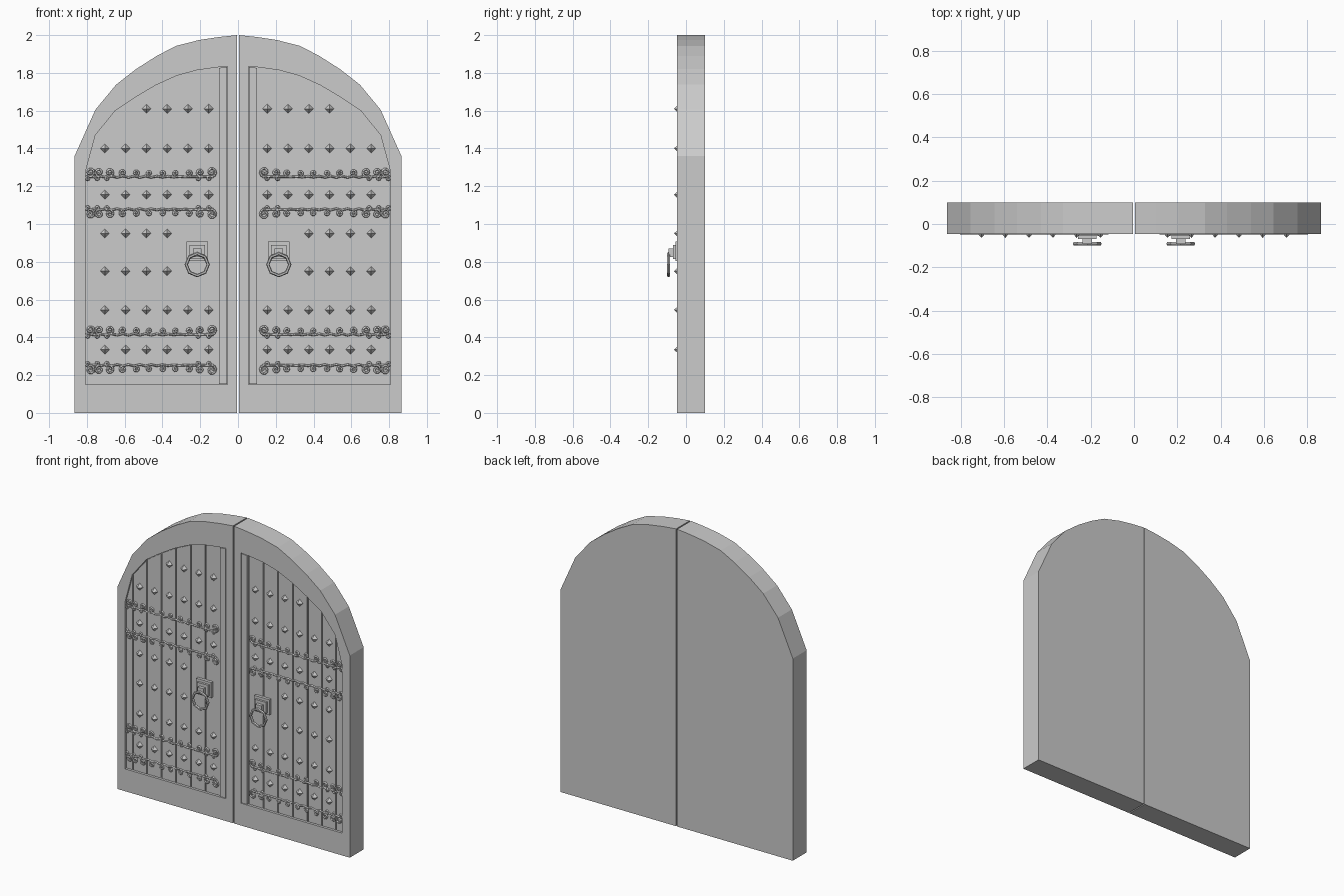
import bpy, bmesh, math

if "Cube" in bpy.data.objects:
    bpy.data.objects.remove(bpy.data.objects["Cube"])

FRONT, BACK = -0.047, 0.10      # door faces
FLOOR, PLANK = -0.030, -0.037   # recess floor, plank face

ARCH = [(0.865, 1.36), (0.755, 1.605), (0.645, 1.738), (0.54, 1.82), (0.43, 1.89),
        (0.328, 1.943), (0.206, 1.974), (0.10, 1.99), (0.004, 2.0)]
PANEL_TOP = [(0.055, 1.835), (0.105, 1.83), (0.215, 1.815), (0.325, 1.785), (0.435, 1.735),
             (0.545, 1.67), (0.65, 1.60), (0.755, 1.47), (0.808, 1.275)]
BASE = 0.15


def mesh_object(name, bm):
    bmesh.ops.recalc_face_normals(bm, faces=bm.faces[:])
    me = bpy.data.meshes.new(name)
    bm.to_mesh(me)
    bm.free()
    ob = bpy.data.objects.new(name, me)
    bpy.context.collection.objects.link(ob)
    return ob


def add_prism(bm, pts, y0, y1):
    face = bm.faces.new([bm.verts.new((x, y0, z)) for x, z in pts])
    ext = bmesh.ops.extrude_face_region(bm, geom=[face])
    for v in ext["geom"]:
        if isinstance(v, bmesh.types.BMVert):
            v.co.y = y1
    if not face.is_valid or face not in bm.faces[:]:
        return
    if len(face.link_loops if hasattr(face, "link_loops") else []) > 0:
        return


def rect(cx, cz, w, h):
    return [(cx - w, cz - h), (cx + w, cz - h), (cx + w, cz + h), (cx - w, cz + h)]


def spiral(cx, cz, r, start, direction, turns=1.3, n=13):
    out = []
    for i in range(n):
        t = i / (n - 1)
        a = start + direction * turns * math.tau * t
        rr = r * (1 - 0.75 * t)
        out.append((cx + rr * math.cos(a), cz + rr * math.sin(a)))
    return out


def build_leaf(s, side):
    def flip(pts):
        return [(s * x, z) for x, z in pts]

    # door leaf slab with a shallow arched recess
    bm = bmesh.new()
    add_prism(bm, flip([(0.004, 0), (0.865, 0)] + ARCH), FRONT, BACK)
    leaf = mesh_object(side + "_door_leaf", bm)
    bm = bmesh.new()
    add_prism(bm, flip([(0.055, BASE), (0.808, BASE)] + PANEL_TOP[::-1]), -0.2, FLOOR)
    cutter = mesh_object(side + "_recess_cutter", bm)
    cutter.hide_render = True
    mod = leaf.modifiers.new("recess", "BOOLEAN")
    mod.object = cutter
    mod.operation = "DIFFERENCE"
    mod.solver = "EXACT"
    bpy.context.view_layer.objects.active = leaf
    bpy.ops.object.modifier_apply(modifier=mod.name)
    bpy.data.objects.remove(cutter)

    # planks separated by narrow grooves, inner one flush as a stile
    bm = bmesh.new()
    g = 0.004
    for i, ((a, za), (b, zb)) in enumerate(zip(PANEL_TOP, PANEL_TOP[1:])):
        slope = (zb - za) / (b - a)
        a2, b2 = a + g, b - g
        pts = [(a2, BASE + g), (b2, BASE + g), (b2, zb - slope * g - g), (a2, za + slope * g - g)]
        add_prism(bm, flip(pts), FRONT if i == 0 else PLANK, FLOOR + 0.005)
    mesh_object(side + "_planks", bm)

    # pyramid studs
    bm = bmesh.new()
    cols = [0.155, 0.265, 0.375, 0.485, 0.595, 0.705]
    rows = {1.61: cols[:4], 1.40: cols, 1.155: cols, 0.95: cols[2:], 0.75: cols[2:],
            0.545: cols, 0.335: cols}
    for z, xs in rows.items():
        for x in xs:
            tip = bm.verts.new((s * x, -0.064, z))
            r = 0.026
            base = [bm.verts.new((s * x + dx * r, PLANK + 0.002, z + dz * r))
                    for dx, dz in ((1, 0), (0, 1), (-1, 0), (0, -1))]
            for k in range(4):
                bm.faces.new((base[k], base[(k + 1) % 4], tip))
            bm.faces.new(base[::-1])
    mesh_object(side + "_studs", bm)

    # scrollwork bands: a stem with curls, larger toward both ends
    cu = bpy.data.curves.new(side + "_scrollwork", "CURVE")
    cu.dimensions = "3D"
    cu.bevel_depth = 0.006
    cu.bevel_resolution = 0
    cu.use_fill_caps = True
    curls = [(0.14, 0.026), (0.20, 0.020), (0.26, 0.016), (0.33, 0.014), (0.40, 0.014),
             (0.47, 0.014), (0.54, 0.016), (0.61, 0.018), (0.68, 0.022), (0.735, 0.022), (0.782, 0.024)]
    for zc, up in ((1.262, 1), (1.065, -1), (0.427, 1), (0.24, -1)):
        paths = [[(x / 100, zc - up * (0.012 + 0.004 * math.sin(x))) for x in range(13, 80, 3)]]
        for k, (x, r) in enumerate(curls):
            d = 1 if k % 2 else -1
            paths.append([(px, zc + up * pz) for px, pz in spiral(x, r * 0.5, r, -math.pi / 2, d)])
            if k in (0, 1, 8, 9, 10):
                paths.append([(px, zc + up * pz)
                              for px, pz in spiral(x + 0.012, -0.02, 0.013, math.pi / 2, d, 0.9, 9)])
        for p in paths:
            sp = cu.splines.new("POLY")
            sp.points.add(len(p) - 1)
            for pt, (x, z) in zip(sp.points, p):
                pt.co = (s * x, PLANK - 0.005, z, 1)
    ob = bpy.data.objects.new(side + "_scrollwork", cu)
    bpy.context.collection.objects.link(ob)

    # stepped knocker plate and ring holder
    bm = bmesh.new()
    kx = 0.216
    add_prism(bm, flip(rect(kx, 0.855, 0.056, 0.052)), -0.056, PLANK + 0.003)
    add_prism(bm, flip(rect(kx, 0.852, 0.042, 0.038)), -0.070, -0.054)
    add_prism(bm, flip(rect(kx, 0.848, 0.022, 0.022)), -0.092, -0.068)
    mesh_object(side + "_knocker_plate", bm)

    # octagonal knocker ring
    bpy.ops.mesh.primitive_torus_add(major_segments=8, minor_segments=6, major_radius=0.058,
                                     minor_radius=0.009, location=(s * kx, -0.0915, 0.785),
                                     rotation=(math.pi / 2, 0, 0))
    bpy.context.object.name = side + "_knocker_ring"


def add_prism(bm, pts, y0, y1):
    a = [bm.verts.new((x, y0, z)) for x, z in pts]
    b = [bm.verts.new((x, y1, z)) for x, z in pts]
    bm.faces.new(a)
    bm.faces.new(b[::-1])
    n = len(pts)
    for i in range(n):
        j = (i + 1) % n
        bm.faces.new((a[j], a[i], b[i], b[j]))


for sign, label in ((-1, "left"), (1, "right")):
    build_leaf(sign, label)
